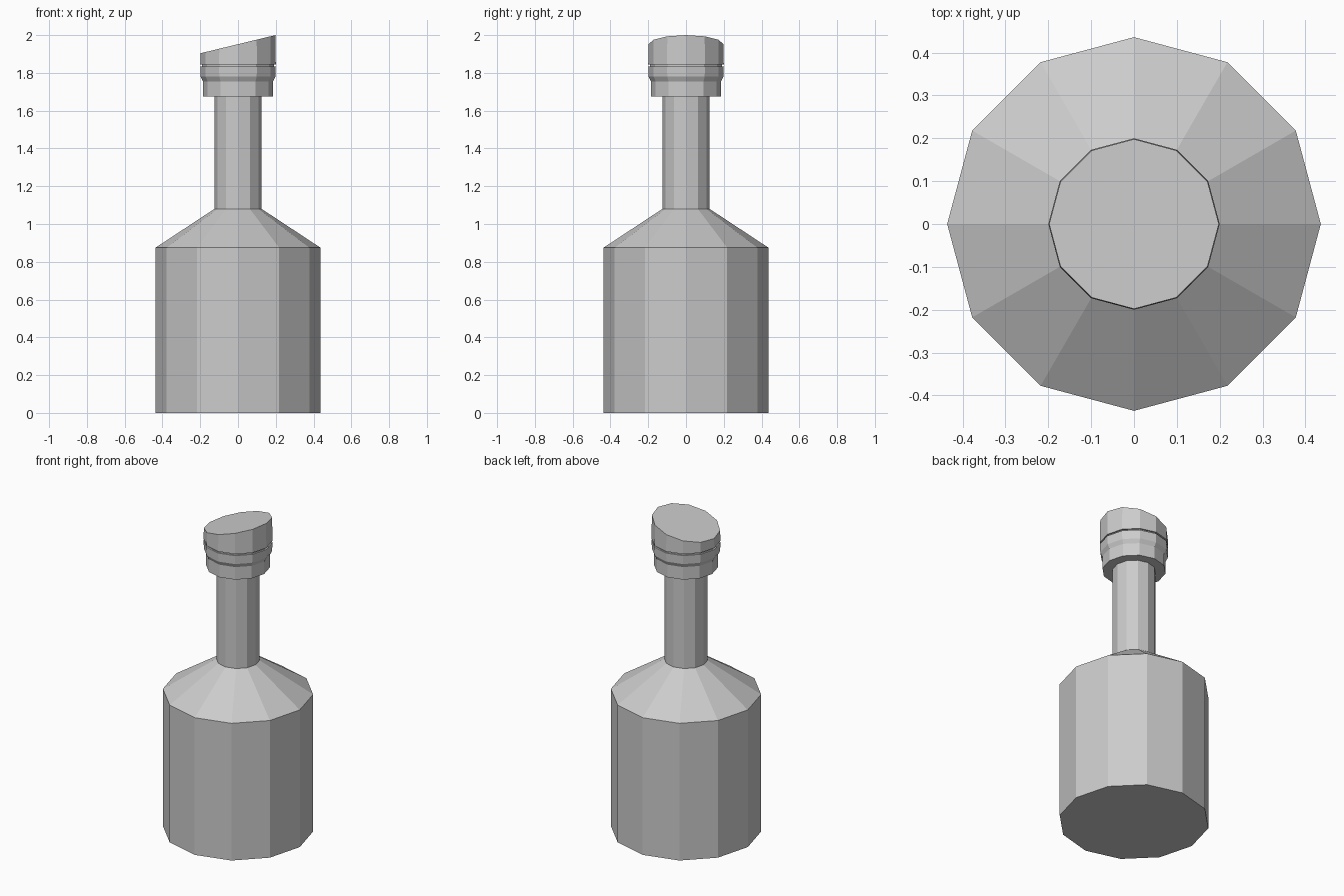
import bpy
import bmesh
from math import cos, sin, tau

SIDES = 12

cube = bpy.data.objects.get("Cube")
if cube:
    bpy.data.objects.remove(cube, do_unlink=True)

grey = bpy.data.materials.new("plain grey")
grey.use_nodes = True
colour = (0.6, 0.6, 0.6, 1)
grey.diffuse_color = colour
grey.node_tree.nodes["Principled BSDF"].inputs["Base Color"].default_value = colour


def lathe(name, profile, slope=0.0):
    """Closed twelve-sided turning of (radius, height) rings; slope tilts the top ring."""
    bm = bmesh.new()
    rings = []
    for i, (r, z) in enumerate(profile):
        tilt = slope if i == len(profile) - 1 else 0
        ring = []
        for k in range(SIDES):
            a = tau * k / SIDES
            x = r * cos(a)
            ring.append(bm.verts.new((x, r * sin(a), z + tilt * x)))
        rings.append(ring)
    for low, high in zip(rings, rings[1:]):
        for k in range(SIDES):
            n = (k + 1) % SIDES
            bm.faces.new((low[k], low[n], high[n], high[k]))
    bm.faces.new(rings[0][::-1])
    bm.faces.new(rings[-1])
    mesh = bpy.data.meshes.new(name)
    bm.to_mesh(mesh)
    bm.free()
    mesh.materials.append(grey)
    obj = bpy.data.objects.new(name, mesh)
    bpy.context.collection.objects.link(obj)
    return obj


# Bottle: straight body and sloping shoulder
lathe("bottle_body", [(0.436, 0), (0.436, 0.875), (0.125, 1.08)])

# Neck
lathe("bottle_neck", [(0.125, 1.08), (0.125, 1.68)])

# Collar with a wider upper lip
lathe("collar", [(0.185, 1.675), (0.185, 1.755), (0.198, 1.78), (0.2, 1.835)])

# Thin groove between collar and cap
lathe("groove", [(0.19, 1.83), (0.19, 1.85)])

# Cap with a slanted top
lathe("slanted_cap", [(0.2, 1.845), (0.198, 1.952)], slope=0.242)
